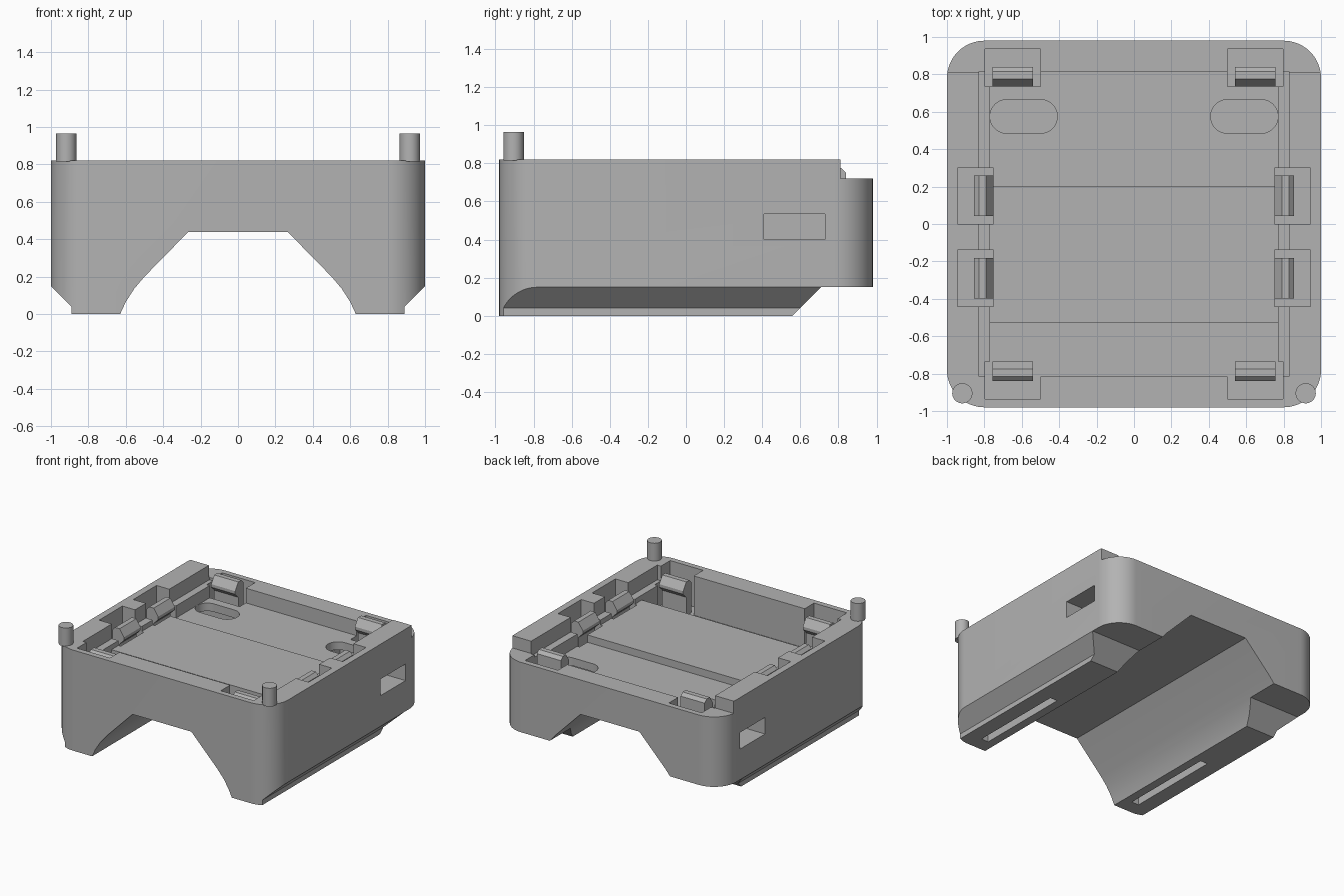
import bpy, bmesh
from math import pi, cos, sin
from mathutils import Vector

old = bpy.data.objects.get("Cube")
if old:
    bpy.data.objects.remove(old)

grey = bpy.data.materials.new("plain grey")
grey.use_nodes = True
grey.diffuse_color = (0.45, 0.45, 0.45, 1)
grey.node_tree.nodes["Principled BSDF"].inputs["Base Color"].default_value = grey.diffuse_color


def prism(name, outline, lo, hi, place):
    """Extrude a 2D outline from lo to hi; place maps (a, b, t) to x, y, z."""
    bm = bmesh.new()
    face = bm.faces.new([bm.verts.new(place(a, b, lo)) for a, b in outline])
    shift = Vector(place(0, 0, hi)) - Vector(place(0, 0, lo))
    side = bmesh.ops.extrude_face_region(bm, geom=[face])["geom"]
    bmesh.ops.translate(bm, vec=shift, verts=[v for v in side if isinstance(v, bmesh.types.BMVert)])
    bmesh.ops.recalc_face_normals(bm, faces=bm.faces)
    mesh = bpy.data.meshes.new(name)
    bm.to_mesh(mesh)
    bm.free()
    mesh.materials.append(grey)
    obj = bpy.data.objects.new(name, mesh)
    bpy.context.collection.objects.link(obj)
    return obj


def up(a, b, t):
    return (a, b, t)


def along_y(a, b, t):
    return (a, t, b)


def along_x(a, b, t):
    return (t, a, b)


def box(name, x, y, z):
    return prism(name, [(x[0], y[0]), (x[1], y[0]), (x[1], y[1]), (x[0], y[1])], z[0], z[1], up)


def rounded(cx, cy, hx, hy, r, steps=16):
    """Rounded rectangle outline."""
    pts = []
    for q, (sx, sy) in enumerate([(1, 1), (-1, 1), (-1, -1), (1, -1)]):
        for i in range(steps + 1):
            a = (q + i / steps) * pi / 2
            p = (cx + sx * (hx - r) + r * cos(a), cy + sy * (hy - r) + r * sin(a))
            if not pts or (Vector(p) - Vector(pts[-1])).length > 1e-4:
                pts.append(p)
    if (Vector(pts[0]) - Vector(pts[-1])).length < 1e-4:
        pts.pop()
    return pts


def cut(target, cutter):
    mod = target.modifiers.new("cut", "BOOLEAN")
    mod.operation = "DIFFERENCE"
    mod.solver = "EXACT"
    mod.object = cutter
    bpy.context.view_layer.objects.active = target
    bpy.ops.object.modifier_apply(modifier=mod.name)
    bpy.data.objects.remove(cutter)


def smooth(obj):
    bpy.ops.object.select_all(action="DESELECT")
    obj.select_set(True)
    bpy.context.view_layer.objects.active = obj
    bpy.ops.object.shade_smooth_by_angle(angle=0.45)


# Main housing block
body = prism("housing", rounded(0, 0, 1, 0.98, 0.2), 0, 0.82, up)

# Lowered back rim
cut(body, box("rim_cutter", (-1.2, 1.2), (0.81, 1.2), (0.72, 1)))

# Arch between the legs, and the lifted underside at the back
arch = [(0.66, -0.1), (0.63, 0), (0.6, 0.065), (0.555, 0.135), (0.5, 0.2), (0.265, 0.44)]
arch += [(-a, b) for a, b in reversed(arch)]
cut(body, prism("arch_cutter", arch, -1.2, 1.2, along_y))
heel = [(0.46, -0.1), (0.71, 0.15), (1.2, 0.15), (1.2, -0.1)]
cut(body, prism("heel_cutter", heel, -1.2, 1.2, along_x))

# Open tray with side ledges, stepped floor and front trench
cut(body, box("tray_cutter", (-0.83, 0.83), (-0.815, 0.815), (0.7, 1)))
for y, z in [((-0.6, 0.3), 0.66), ((0.2, 0.815), 0.6), ((-0.815, -0.53), 0.5)]:
    cut(body, box("floor_cutter", (-0.77, 0.77), y, (z, 1)))


# Snap clips: a tongue with an inward nose
hook = [(0.105, 0.45), (0.105, 0.75), (0.08, 0.775), (0.04, 0.775),
        (0, 0.715), (0, 0.69), (0.04, 0.65), (0.04, 0.45)]


def clip(name, pocket_x, pocket_y, span, place):
    cut(body, box("pocket_cutter", pocket_x, pocket_y, (0.5, 1)))
    prism(name, hook, span[0], span[1], place)


for s, side in [(1, "left"), (-1, "right")]:
    # Outer lower chamfer of each leg
    chamfer = [(s * 0.89, -0.1), (s * 0.89, 0.04), (s * 1.05, 0.2), (s * 1.2, 0.2), (s * 1.2, -0.1)]
    cut(body, prism("chamfer_cutter", chamfer, -1.2, 1.2, along_y))

    # Long slot under the foot
    cut(body, box("slot_cutter", sorted((s * 0.7, s * 0.765)), (-0.86, -0.06), (-0.1, 0.12)))

    # Side port leading to an oval opening in the floor
    cut(body, box("port_cutter", sorted((s * 0.41, s * 1.2)), (0.41, 0.73), (0.4, 0.535)))
    cut(body, prism("oval_cutter", rounded(s * 0.59, 0.575, 0.18, 0.09, 0.09), 0.45, 0.9, up))

    # Clips on the side walls
    for end, y in [("back", 0), ("front", -0.44)]:
        clip(f"{side}_{end}_side_clip", sorted((s * 0.75, s * 0.945)), (y, y + 0.3),
             (y + 0.042, y + 0.258), lambda a, b, t: (s * (0.75 + a), t, b))

    # Clips on the front and back walls
    for f, end in [(1, "back"), (-1, "front")]:
        clip(f"{side}_{end}_clip", sorted((s * 0.5, s * 0.797)), sorted((f * 0.735, f * 0.935)),
             (s * 0.54, s * 0.757), lambda a, b, t: (t, f * (0.735 + a), b))

    # Locating pin on the front corner
    smooth(prism(f"{side}_pin", rounded(s * 0.918, -0.905, 0.054, 0.054, 0.054, 8), 0.815, 0.965, up))

smooth(body)
